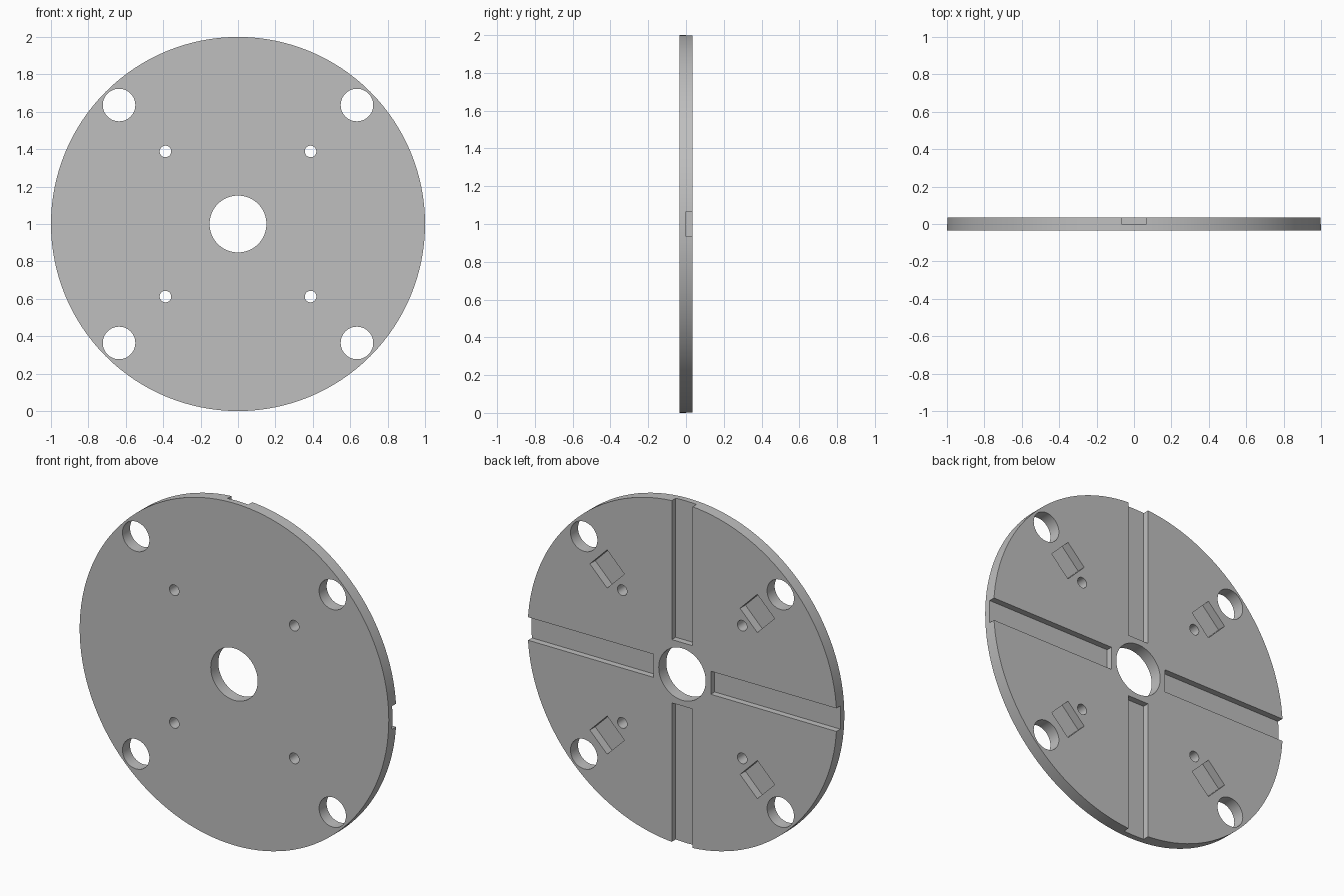
import bpy, bmesh, math
from mathutils import Matrix, Vector

if "Cube" in bpy.data.objects:
    bpy.data.objects.remove(bpy.data.objects["Cube"], do_unlink=True)

HALF = 0.035        # half thickness of the plate
CENTRE = Vector((0, 0, 1))
UPRIGHT = Matrix.Rotation(math.pi / 2, 4, 'X')


def add_drum(bm, x, z, radius, depth, sides):
    place = Matrix.Translation(CENTRE + Vector((x, 0, z))) @ UPRIGHT
    bmesh.ops.create_cone(bm, cap_ends=True, segments=sides, radius1=radius,
                          radius2=radius, depth=depth, matrix=place)


def add_pocket(bm, angle, start, length, width, depth):
    # box sunk into the back face, lying along a radius
    size = Matrix.Diagonal((length, depth + 0.1, width, 1))
    mid = Vector((start + length / 2, HALF - depth + (depth + 0.1) / 2, 0))
    place = Matrix.Translation(CENTRE) @ Matrix.Rotation(angle, 4, 'Y')
    bmesh.ops.create_cube(bm, size=1, matrix=place @ Matrix.Translation(mid) @ size)


def make_object(name, bm):
    mesh = bpy.data.meshes.new(name)
    bmesh.ops.recalc_face_normals(bm, faces=bm.faces)
    bm.to_mesh(mesh)
    bm.free()
    obj = bpy.data.objects.new(name, mesh)
    bpy.context.collection.objects.link(obj)
    return obj


grey = bpy.data.materials.new("machined_grey")
grey.use_nodes = True
colour = (0.52, 0.52, 0.52, 1)
grey.diffuse_color = colour
grey.node_tree.nodes["Principled BSDF"].inputs["Base Color"].default_value = colour

# Round plate
bm = bmesh.new()
add_drum(bm, 0, 0, 1, 2 * HALF, 128)
plate = make_object("round_plate", bm)
plate.data.materials.append(grey)

# Centre bore, rim holes, screw holes, radial slots and square pockets
bm = bmesh.new()
add_drum(bm, 0, 0, 0.152, 0.4, 64)
for sx in (-1, 1):
    for sz in (-1, 1):
        add_drum(bm, sx * 0.636, sz * 0.636, 0.087, 0.4, 48)
        add_drum(bm, sx * 0.388, sz * 0.388, 0.031, 0.4, 32)
for i in range(4):
    turn = i * math.pi / 2
    add_pocket(bm, turn, 0.185, 1, 0.135, 0.036)
    add_pocket(bm, turn + math.pi / 4, 0.608, 0.158, 0.158, 0.05)
cutter = make_object("hole_cutter", bm)
cutter.hide_render = True
cutter.data.materials.append(grey)

cut = plate.modifiers.new("cut_holes", 'BOOLEAN')
cut.operation = 'DIFFERENCE'
cut.solver = 'EXACT'
cut.object = cutter

bpy.ops.object.select_all(action='DESELECT')
plate.select_set(True)
bpy.context.view_layer.objects.active = plate
bpy.ops.object.modifier_apply(modifier=cut.name)
bpy.data.objects.remove(cutter, do_unlink=True)
bpy.ops.object.shade_smooth_by_angle(angle=math.radians(30))
